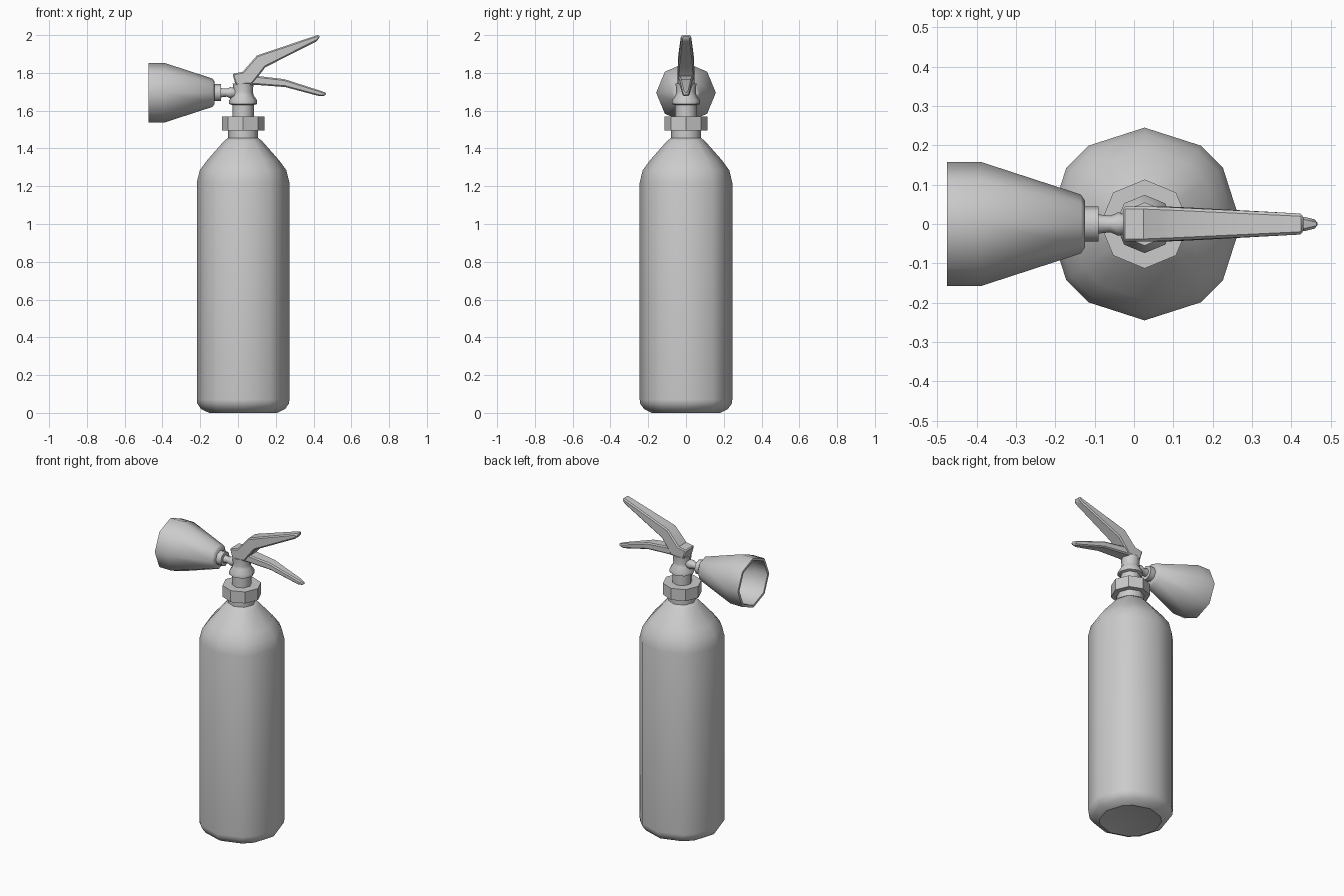
import bpy, bmesh
from math import radians, cos, sin
from mathutils import Matrix, Vector

if "Cube" in bpy.data.objects:
    bpy.data.objects.remove(bpy.data.objects["Cube"])

CX = 0.027  # axis of the bottle
OCT = [45 * i for i in range(8)]
BODY = [90 * q + a for q in range(4) for a in (0, 35.6, 54.4)]


def finish(name, bm, smooth):
    bmesh.ops.recalc_face_normals(bm, faces=bm.faces[:])
    me = bpy.data.meshes.new(name)
    bm.to_mesh(me)
    bm.free()
    ob = bpy.data.objects.new(name, me)
    bpy.context.collection.objects.link(ob)
    if smooth:
        bpy.ops.object.select_all(action='DESELECT')
        ob.select_set(True)
        bpy.context.view_layer.objects.active = ob
        bpy.ops.object.shade_smooth_by_angle(angle=radians(smooth))
    return ob


def skin(bm, rings):
    for a, b in zip(rings, rings[1:]):
        n = len(a)
        for i in range(n):
            j = (i + 1) % n
            bm.faces.new((a[i], a[j], b[j], b[i]))
    bm.faces.new(rings[0])
    bm.faces.new(rings[-1])


def lathe(name, profile, angles, matrix, smooth=40):
    """Turn (radius, height) points around z, then place with matrix."""
    bm = bmesh.new()
    skin(bm, [[bm.verts.new(matrix @ Vector((r * cos(radians(a)), r * sin(radians(a)), h)))
               for a in angles] for r, h in profile])
    return finish(name, bm, smooth)


def lever(name, stations):
    """Loft boxes through (top x, top z, bottom x, bottom z, half width)."""
    bm = bmesh.new()
    skin(bm, [[bm.verts.new(p) for p in ((tx, -w, tz), (tx, w, tz), (bx, w, bz), (bx, -w, bz))]
              for tx, tz, bx, bz, w in stations])
    ob = finish(name, bm, 35)
    bev = ob.modifiers.new("edge_bevel", 'BEVEL')
    bev.width = 0.007
    bev.segments = 1
    bev.limit_method = 'ANGLE'
    bev.angle_limit = radians(50)
    return ob


up = Matrix.Translation((CX, 0, 0))
side = Matrix.Translation((0, 0, 1.695)) @ Matrix.Rotation(radians(-90), 4, 'Y')

# Bottle with shoulder
lathe("bottle", [(0.165, 0.004), (0.18, 0), (0.222, 0.02), (0.243, 0.05), (0.245, 0.07),
                 (0.245, 1.22), (0.229, 1.285), (0.19, 1.338), (0.1, 1.44), (0.08, 1.455)],
      BODY, up)

# Neck and collar nut
lathe("neck", [(0.08, 1.44), (0.08, 1.51)], OCT, up, 50)
lathe("collar", [(0.113, 1.495), (0.113, 1.568)], OCT, up, 0)

# Valve stem with flange
lathe("valve", [(0.057, 1.56), (0.057, 1.63), (0.074, 1.635), (0.074, 1.655),
                (0.055, 1.682), (0.052, 1.70), (0.055, 1.745)], OCT, up, 50)

# Discharge horn, open at the wide end (heights run towards -x)
lathe("horn", [(0.06, 0.125), (0.075, 0.135), (0.158, 0.39), (0.158, 0.475),
               (0.142, 0.475), (0.142, 0.39), (0.06, 0.15)], OCT, side, 50)
lathe("horn_ring", [(0.045, 0.09), (0.045, 0.135)], OCT, side, 50)
lathe("horn_pipe", [(0.025, -0.03), (0.027, 0.03), (0.03, 0.04), (0.021, 0.06), (0.025, 0.095)],
      OCT, side, 50)

# Squeeze lever and carrying handle
lever("squeeze_lever", [(-0.03, 1.795, -0.012, 1.735, 0.045), (0.024, 1.805, 0.077, 1.742, 0.045),
                        (0.1, 1.892, 0.145, 1.83, 0.042), (0.42, 2.0, 0.415, 1.966, 0.027),
                        (0.432, 2.0, 0.43, 1.985, 0.024)])
lever("carry_handle", [(0.03, 1.785, 0.03, 1.735, 0.042), (0.09, 1.785, 0.09, 1.737, 0.04),
                       (0.245, 1.767, 0.25, 1.725, 0.032), (0.435, 1.706, 0.43, 1.677, 0.018),
                       (0.47, 1.693, 0.46, 1.677, 0.01)])
